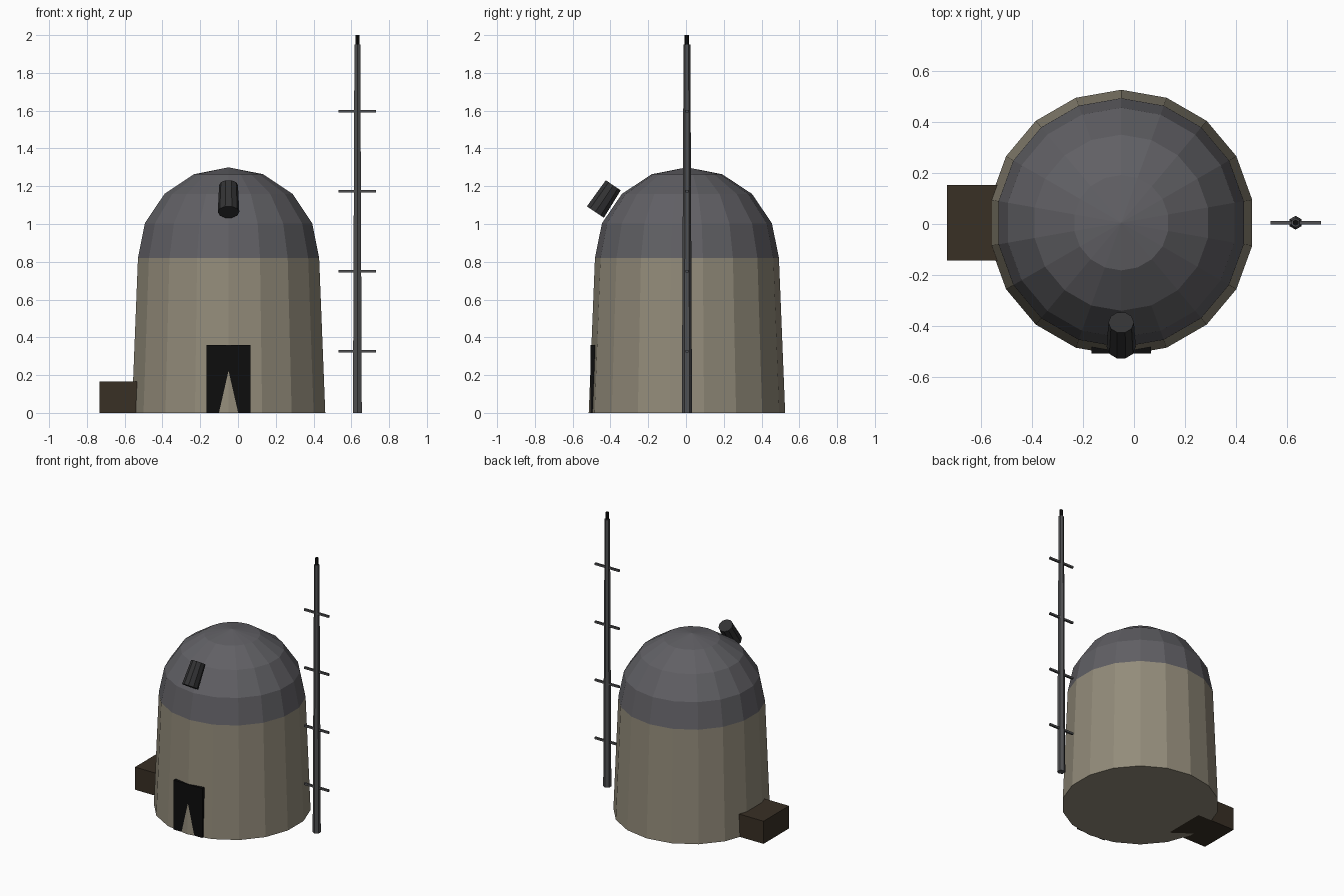
import bpy, bmesh
from math import sin, cos, pi
from mathutils import Vector

cube = bpy.data.objects.get("Cube")
if cube:
    bpy.data.objects.remove(cube, do_unlink=True)


def material(name, colour, rough=0.9):
    mat = bpy.data.materials.new(name)
    mat.use_nodes = True
    mat.diffuse_color = (*colour, 1)
    bsdf = mat.node_tree.nodes["Principled BSDF"]
    bsdf.inputs["Base Color"].default_value = (*colour, 1)
    bsdf.inputs["Roughness"].default_value = rough
    return mat


sand = material("sand_plaster", (0.29, 0.26, 0.195))
slate = material("slate_grey", (0.118, 0.116, 0.128))
brown = material("dark_brown", (0.04, 0.029, 0.018))
charcoal = material("charcoal", (0.032, 0.032, 0.034))
steel = material("steel_grey", (0.08, 0.081, 0.085))
black = material("near_black", (0.004, 0.004, 0.004))


def add_object(name, bm, mat):
    bmesh.ops.recalc_face_normals(bm, faces=bm.faces)
    mesh = bpy.data.meshes.new(name)
    bm.to_mesh(mesh)
    bm.free()
    mesh.materials.append(mat)
    obj = bpy.data.objects.new(name, mesh)
    bpy.context.collection.objects.link(obj)
    return obj


def lathe(name, profile, sides, mat, location, start=pi / 2):
    """Faceted solid of revolution from (radius, height) pairs; radius 0 makes a tip."""
    bm = bmesh.new()
    rings = []
    for r, z in profile:
        if r == 0:
            rings.append([bm.verts.new((0, 0, z))] * sides)
        else:
            angles = [start + 2 * pi * i / sides for i in range(sides)]
            rings.append([bm.verts.new((r * cos(a), r * sin(a), z)) for a in angles])
    for low, high in zip(rings, rings[1:]):
        for i in range(sides):
            j = (i + 1) % sides
            quad = [low[i], low[j], high[j], high[i]]
            bm.faces.new(list(dict.fromkeys(quad)))
    for ring, (r, _) in ((rings[0], profile[0]), (rings[-1], profile[-1])):
        if r:
            bm.faces.new(ring)
    obj = add_object(name, bm, mat)
    obj.location = location
    return obj


def box(name, low, high, mat):
    low, high = Vector(low), Vector(high)
    bm = bmesh.new()
    bmesh.ops.create_cube(bm, size=1)
    bmesh.ops.scale(bm, vec=high - low, verts=bm.verts)
    bmesh.ops.translate(bm, vec=(low + high) / 2, verts=bm.verts)
    return add_object(name, bm, mat)


CX, CY = -0.05, 0.005
WALL_TOP, DOME_R, DOME_H, SIDES = 0.82, 0.487, 0.48, 18

# Tapered tower wall and faceted dome
lathe("tower_wall", [(0.52, 0), (DOME_R, WALL_TOP)], SIDES, sand, (CX, CY, 0))
arc = [(DOME_R * cos(k * pi / 8), DOME_H * sin(k * pi / 8)) for k in range(4)]
lathe("dome_roof", arc + [(0, DOME_H)], SIDES, slate, (CX, CY, WALL_TOP))

# Door slab, pierced at its foot by the front corner of the wall
box("door", (-0.167, -0.506, 0), (0.066, -0.481, 0.36), black)

# Side crate
box("side_crate", (-0.732, CY - 0.147, 0), (-0.43, CY + 0.147, 0.165), brown)

# Tilted tube on the front of the dome
foot, head = Vector((CX, -0.48, 1.063)), Vector((CX, -0.385, 1.205))
axis = head - foot
tube = lathe("dome_tube", [(0.057, 0), (0.05, axis.length)], 10, charcoal, foot, 0)
tube.rotation_euler.x = -Vector((axis.z, axis.y)).angle(Vector((1, 0)))

# Mast with tip and crossbars
MX = 0.632
lathe("mast", [(0.027, 0), (0.018, 1.95)], 6, steel, (MX, CY, 0))
lathe("mast_tip", [(0.012, 1.94), (0.012, 2.0)], 6, black, (MX, CY, 0))
for i in range(4):
    z = 0.327 + i * 0.4235
    box(f"crossbar_{i + 1}", (MX - 0.099, CY - 0.007, z - 0.007),
        (MX + 0.099, CY + 0.007, z + 0.007), steel)
